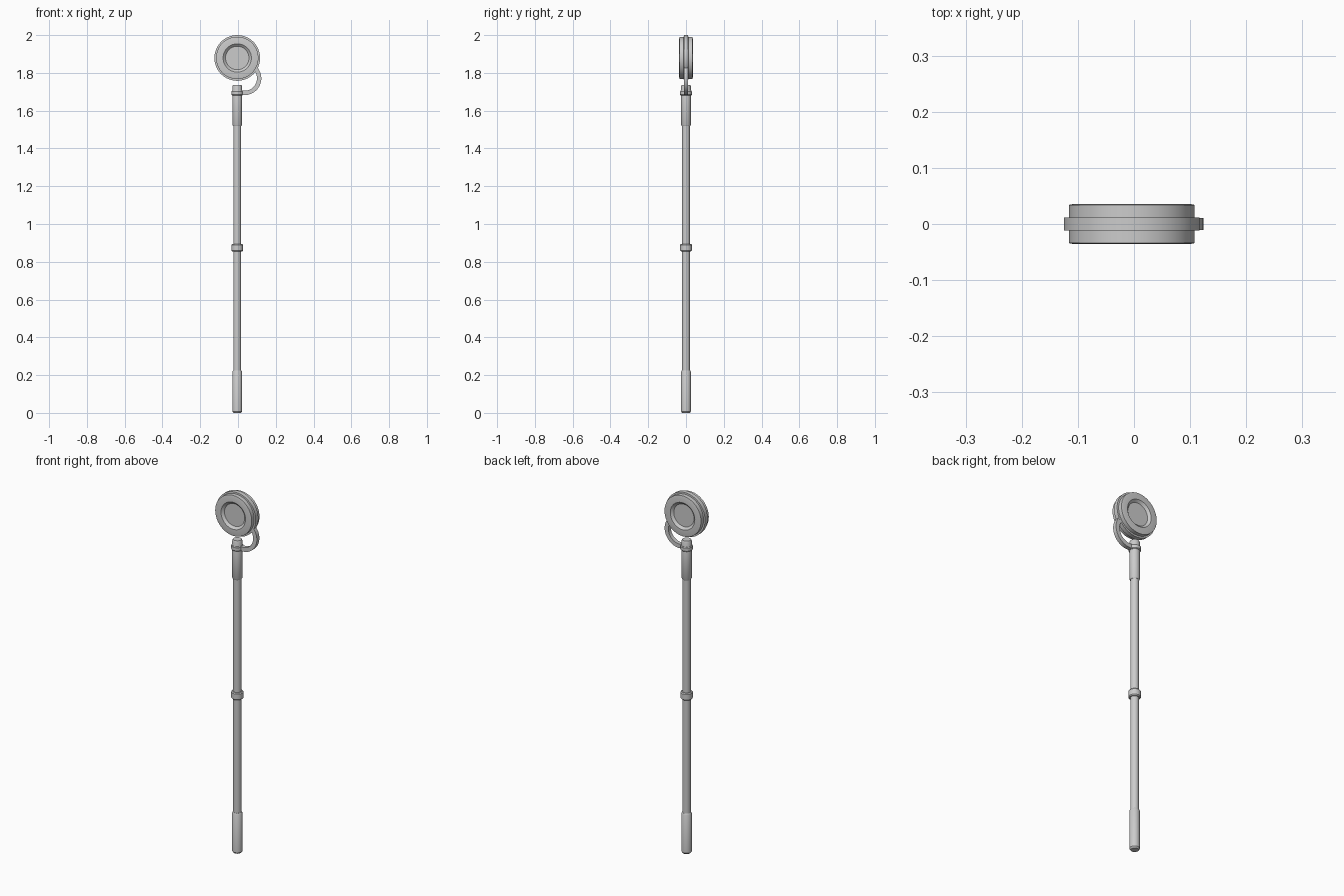
import bpy, bmesh, math

if "Cube" in bpy.data.objects:
    bpy.data.objects.remove(bpy.data.objects["Cube"])

CX = -0.004  # axis of the pole and head


def finish(name, bm, angle=35):
    bmesh.ops.recalc_face_normals(bm, faces=bm.faces[:])
    me = bpy.data.meshes.new(name)
    bm.to_mesh(me)
    bm.free()
    ob = bpy.data.objects.new(name, me)
    bpy.context.collection.objects.link(ob)
    bpy.ops.object.select_all(action='DESELECT')
    ob.select_set(True)
    bpy.context.view_layer.objects.active = ob
    bpy.ops.object.shade_smooth_by_angle(angle=math.radians(angle))
    return ob


def lathe(name, profile, steps, place):
    """Revolve (radius, height) points; place maps local x, y, height to world."""
    bm = bmesh.new()
    rings = []
    for r, h in profile:
        rings.append([bm.verts.new(place(r * math.cos(2 * math.pi * i / steps),
                                         r * math.sin(2 * math.pi * i / steps), h))
                      for i in range(steps)])
    for a, b in zip(rings, rings[1:]):
        for i in range(steps):
            j = (i + 1) % steps
            bm.faces.new((a[i], a[j], b[j], b[i]))
    bm.faces.new(rings[0])
    bm.faces.new(rings[-1])
    return finish(name, bm)


def upright(x, y, h):
    return (CX + x, y, h)


def facing(x, y, h):
    return (CX + x, h, 1.879 + y)


# Pole parts
lathe("pole", [(0.021, 0.1), (0.021, 1.6)], 32, upright)
lathe("bottom_grip", [(0.02, 0), (0.026, 0.008), (0.026, 0.218), (0.022, 0.225)], 32, upright)
lathe("middle_collar", [(0.027, 0.855), (0.031, 0.860), (0.031, 0.890), (0.027, 0.895)], 32, upright)
lathe("top_sleeve", [(0.022, 1.518), (0.026, 1.525), (0.026, 1.728), (0.022, 1.737)], 32, upright)
lathe("hook_collar", [(0.028, 1.681), (0.031, 1.685), (0.031, 1.702), (0.028, 1.706)], 32, upright)

# Round head: one half profile, mirrored front to back
half = [(0.059, -0.024), (0.062, -0.024), (0.075, -0.036), (0.103, -0.036),
        (0.112, -0.034), (0.112, -0.012), (0.121, -0.0115)]
lathe("round_head", half + [(r, -h) for r, h in reversed(half)], 64, facing)

# Curved hook: flat strip swept from the collar round to the head
path = [(0.0, 1.694), (0.02, 1.694)]
hx, hz, hr = 0.035, 1.771, 0.077
path += [(hx + hr * math.cos(math.radians(a)), hz + hr * math.sin(math.radians(a)))
         for a in range(-90, 51, 7)]
bm = bmesh.new()
rows = []
for k, (x, z) in enumerate(path):
    x0, z0 = path[max(k - 1, 0)]
    x1, z1 = path[min(k + 1, len(path) - 1)]
    d = math.hypot(x1 - x0, z1 - z0)
    nx, nz = (z1 - z0) / d * 0.0115, -(x1 - x0) / d * 0.0115
    rows.append([bm.verts.new((x + s * nx, y, z + s * nz))
                 for s, y in ((-1, -0.011), (1, -0.011), (1, 0.011), (-1, 0.011))])
for a, b in zip(rows, rows[1:]):
    for i in range(4):
        j = (i + 1) % 4
        bm.faces.new((a[i], a[j], b[j], b[i]))
bm.faces.new(rows[0])
bm.faces.new(rows[-1])
finish("curved_hook", bm)
